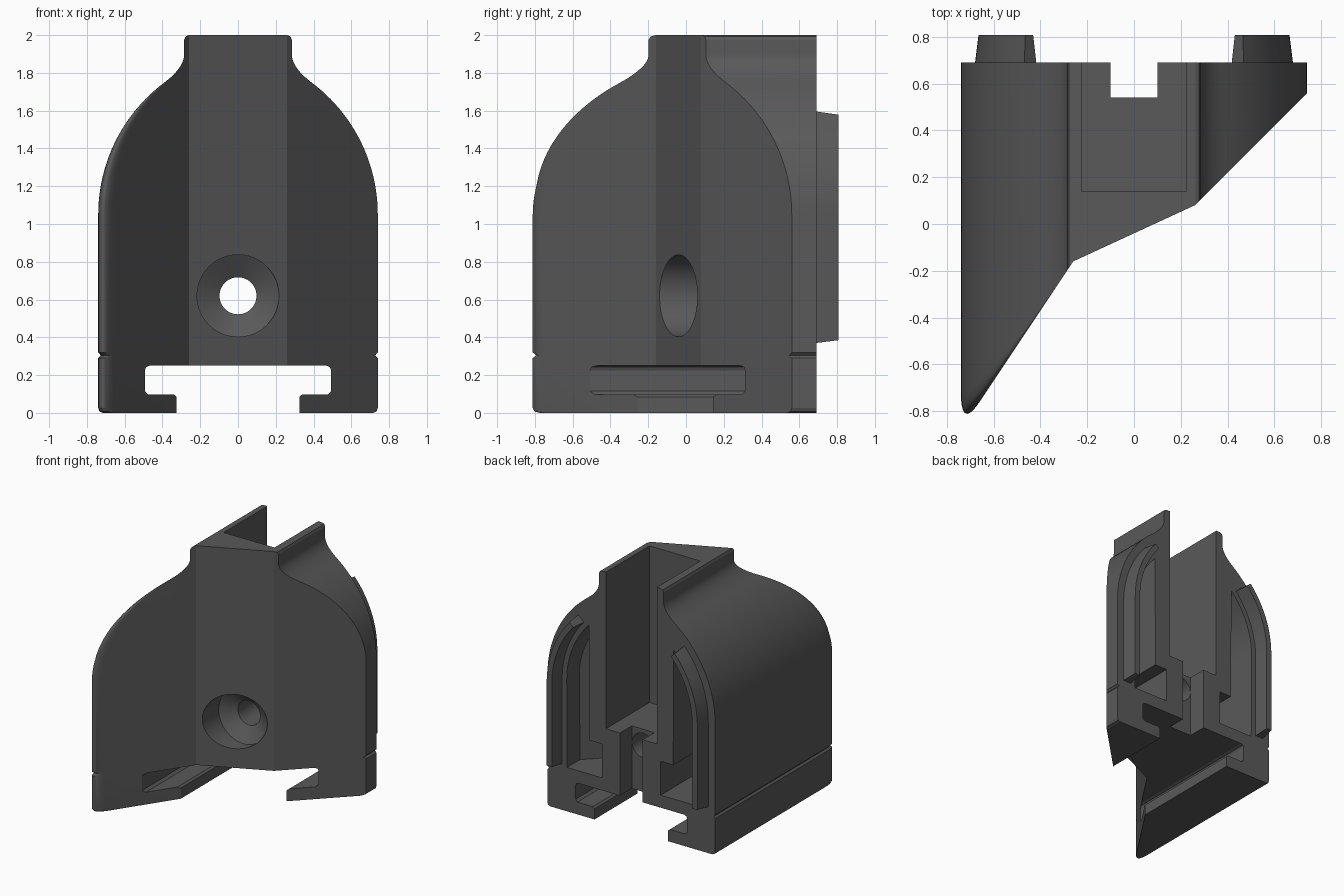
import bpy, bmesh
from math import sin, cos, pi, radians

if "Cube" in bpy.data.objects:
    bpy.data.objects.remove(bpy.data.objects["Cube"])

BACK, KINK = 0.69, 0.26
CX, CZ, R = -0.133, 1.05, 0.873      # centre and radius of the shoulder arc

dark = bpy.data.materials.new("dark_grey")
dark.diffuse_color = (0.1, 0.1, 0.1, 1)
dark.use_nodes = True
dark.node_tree.nodes["Principled BSDF"].inputs["Base Color"].default_value = dark.diffuse_color


def left_plane(x):
    return -0.16 + (x + KINK) * 0.72 / 0.48


def right_plane(x):
    return 0.08 + (x - KINK)


def front(x):
    if x <= -KINK:
        return left_plane(x)
    if x >= KINK:
        return right_plane(x)
    return -0.04 + x * 0.24 / 0.52


def loft(name, rings, end_caps=None):
    """Skin equal rings of points, cap both ends."""
    bm = bmesh.new()
    vs = [[bm.verts.new(p) for p in ring] for ring in rings]
    n = len(rings[0])
    for a, b in zip(vs, vs[1:]):
        for i in range(n):
            j = (i + 1) % n
            bm.faces.new((a[i], a[j], b[j], b[i]))
    bm.faces.new(vs[0])
    for cap in end_caps or [range(n)]:
        bm.faces.new([vs[-1][i] for i in cap])
    bmesh.ops.remove_doubles(bm, verts=bm.verts, dist=1e-5)
    bmesh.ops.recalc_face_normals(bm, faces=bm.faces)
    me = bpy.data.meshes.new(name)
    bm.to_mesh(me)
    bm.free()
    me.materials.append(dark)
    ob = bpy.data.objects.new(name, me)
    bpy.context.collection.objects.link(ob)
    return ob


def prism(name, pts, near, far):
    """Extrude an xz profile along y; near is a function of x."""
    return loft(name, [[(x, far, z) for x, z in pts], [(x, near(x), z) for x, z in pts]])


def box(name, x, y0, y1, z0, z1):
    return prism(name, [(-x, z0), (x, z0), (x, z1), (-x, z1)], lambda _: y0, y1)


def arc(r, a0, a1, n):
    return [(CX + r * cos(radians(a0 + (a1 - a0) * i / n)),
             CZ + r * sin(radians(a0 + (a1 - a0) * i / n))) for i in range(n + 1)]


def flip(pts):
    return [(-x, z) for x, z in pts]


def cut(ob, cutter):
    cutter.hide_render = True
    m = ob.modifiers.new("cut", 'BOOLEAN')
    m.operation, m.solver, m.object = 'DIFFERENCE', 'EXACT', cutter
    bpy.context.view_layer.objects.active = ob
    bpy.ops.object.modifier_apply(modifier=m.name)
    bpy.data.objects.remove(cutter)


def smooth(ob):
    bpy.ops.object.select_all(action='DESELECT')
    ob.select_set(True)
    bpy.context.view_layer.objects.active = ob
    bpy.ops.object.shade_smooth_by_angle(angle=radians(15))


# Bell outline, right half: base, side groove, shoulder, neck
half = [(KINK, 0), (0.715, 0), (0.733, 0.007), (0.74, 0.025),
        (0.74, 0.29), (0.727, 0.305), (0.74, 0.32)]
half += arc(R, 0, 53.3, 24)
p0, p1, p2 = half[-1], (0.285, 1.828), (0.285, 1.9)
for i in range(1, 11):
    t = i / 10
    half.append(tuple((1 - t) ** 2 * a + 2 * t * (1 - t) * b + t * t * c
                      for a, b, c in zip(p0, p1, p2)))
half += [(0.285, 1.975), (0.278, 1.993), (KINK, 2)]
outline = half + flip(half[::-1])
n, total = len(half), len(outline)

# Body: bell extruded to the folded front, with the deep left edge rounded over
rings = [[(x, BACK, z) for x, z in outline]]
STEPS = 14
for k in range(STEPS + 1):
    t = k / STEPS
    ring = []
    for x, z in outline:
        w = max(0, min(1, (1.8 - z) / 0.6)) if x < -KINK - 0.001 else 0
        nx, nz = 1, 0
        if z > CZ:
            nx, nz = (-CX - x) / R, (CZ - z) / R
        d = 0.08 * w
        qx, qz = x + nx * d, z + nz * d
        a, c, b = (1 - t) ** 2, 2 * t * (1 - t), t * t
        y = a * (front(x) + 0.16 * w) + c * front(x) + b * front(qx)
        ring.append((x + b * (qx - x), y, z + b * (qz - z)))
    rings.append(ring)
caps = [range(n), range(n, total), [n - 1, n, total - 1, 0]]
body = loft("housing_body", rings, caps)

# Side cavities, open at the back
cav = [(0.26, 0.35), (0.567, 0.35)] + arc(R - 0.17, 0, 44, 18) + [(0.37, 0.62), (0.26, 0.62)]
cut(body, prism("right_cavity", cav, lambda x: right_plane(x) + 0.14, 0.95))
cut(body, prism("left_cavity", flip(cav), lambda x: left_plane(x) + 0.22, 0.95))

# Central channel and the notch under it
cut(body, box("channel", 0.225, 0.14, 0.95, 0.75, 2.2))
cut(body, box("notch", 0.1, 0.54, 0.96, 0.18, 0.8))

# T-slot through the base
slot = [(0.325, -0.1), (0.325, 0.085), (0.34, 0.098), (0.475, 0.098), (0.493, 0.116),
        (0.493, 0.225), (0.486, 0.243), (0.468, 0.25)]
cut(body, prism("t_slot", slot + flip(slot[::-1]), lambda x: -1.2, 1.2))

# Countersunk screw hole
hole = [[(r * cos(2 * pi * i / 48), y, 0.62 + r * sin(2 * pi * i / 48)) for i in range(48)]
        for y, r in [(-0.6, 0.217), (0.065, 0.217), (0.14, 0.098), (0.9, 0.098)]]
cut(body, loft("screw_hole", hole))
smooth(body)


# Tapered tongues standing on the back rim
def band(outer, inner, z0, a):
    ro, ri = R - outer, R - inner
    return [(CX + ro, z0)] + arc(ro, 0, a, 18) + arc(ri, a, 0, 18) + [(CX + ri, z0)]


base, tip = band(0.06, 0.13, 0.37, 42.2), band(0.075, 0.12, 0.385, 41.5)
for side, s in (("right", 1), ("left", -1)):
    smooth(loft(side + "_tongue", [[(s * x, BACK - 0.003, z) for x, z in base],
                                   [(s * x, 0.807, z) for x, z in tip]]))
